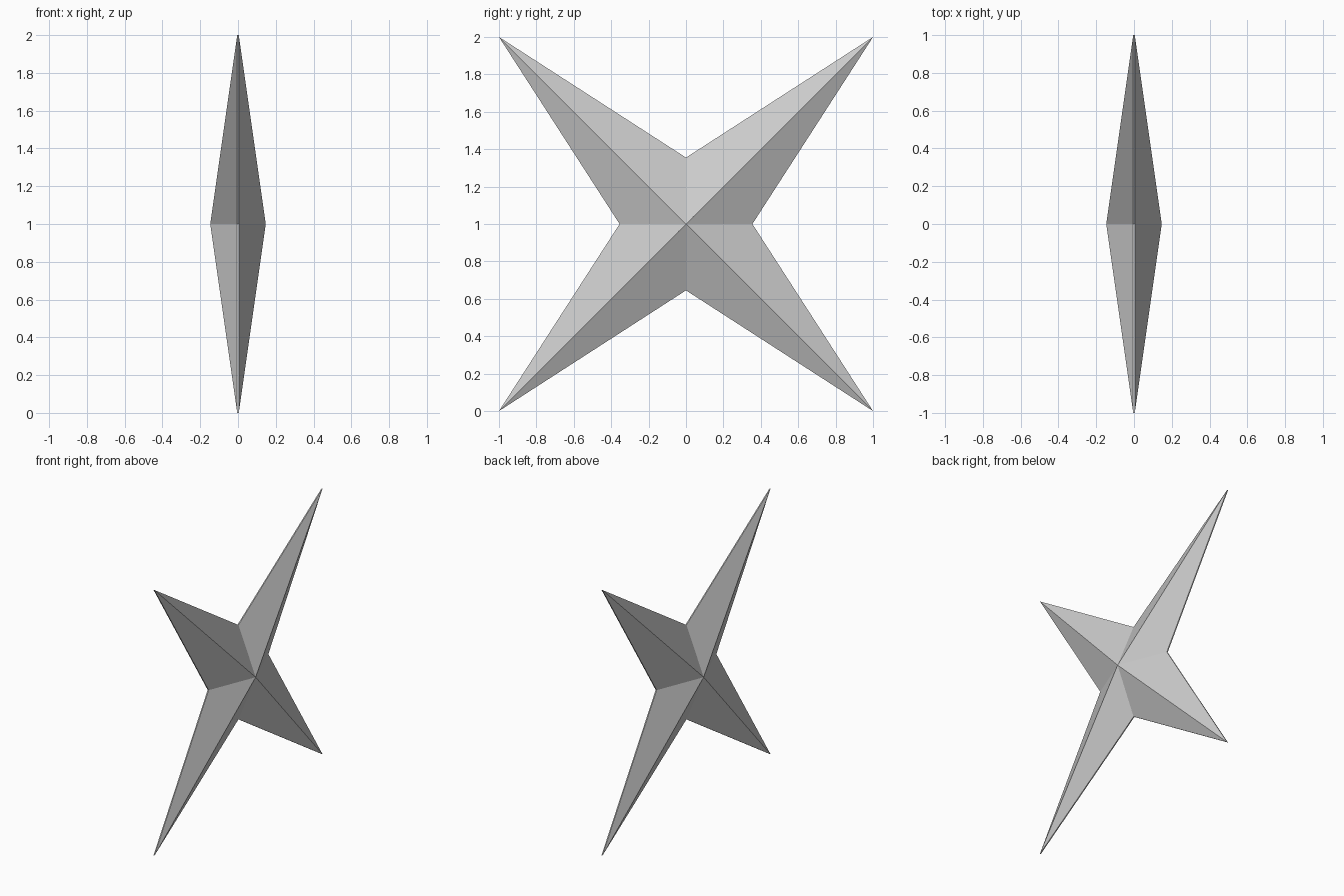
import bpy, bmesh
from math import sin, cos, pi, sqrt

if "Cube" in bpy.data.objects:
    bpy.data.objects.remove(bpy.data.objects["Cube"])

POINTS = 4
OUTER, INNER = sqrt(2), 0.355   # tip and notch radii
RIM, PEAK = 0.004, 0.147        # half thickness at the edge and at the centre

bm = bmesh.new()


def outline(x):
    """Star outline in the YZ plane, tips on the diagonals."""
    ring = []
    for i in range(2 * POINTS):
        a = pi / 4 + i * pi / POINTS
        r = INNER if i % 2 else OUTER
        ring.append(bm.verts.new((x, r * cos(a), 1 + r * sin(a))))
    return ring


# Two faceted pyramidal sides joined by a thin rim
front, back = outline(RIM), outline(-RIM)
front_peak = bm.verts.new((PEAK, 0, 1))
back_peak = bm.verts.new((-PEAK, 0, 1))
for i in range(2 * POINTS):
    j = (i + 1) % (2 * POINTS)
    bm.faces.new((front_peak, front[i], front[j]))
    bm.faces.new((back_peak, back[j], back[i]))
    bm.faces.new((front[i], back[i], back[j], front[j]))
bmesh.ops.recalc_face_normals(bm, faces=bm.faces)

mesh = bpy.data.meshes.new("throwing_star")
bm.to_mesh(mesh)
bm.free()
bpy.context.collection.objects.link(bpy.data.objects.new("throwing_star", mesh))
